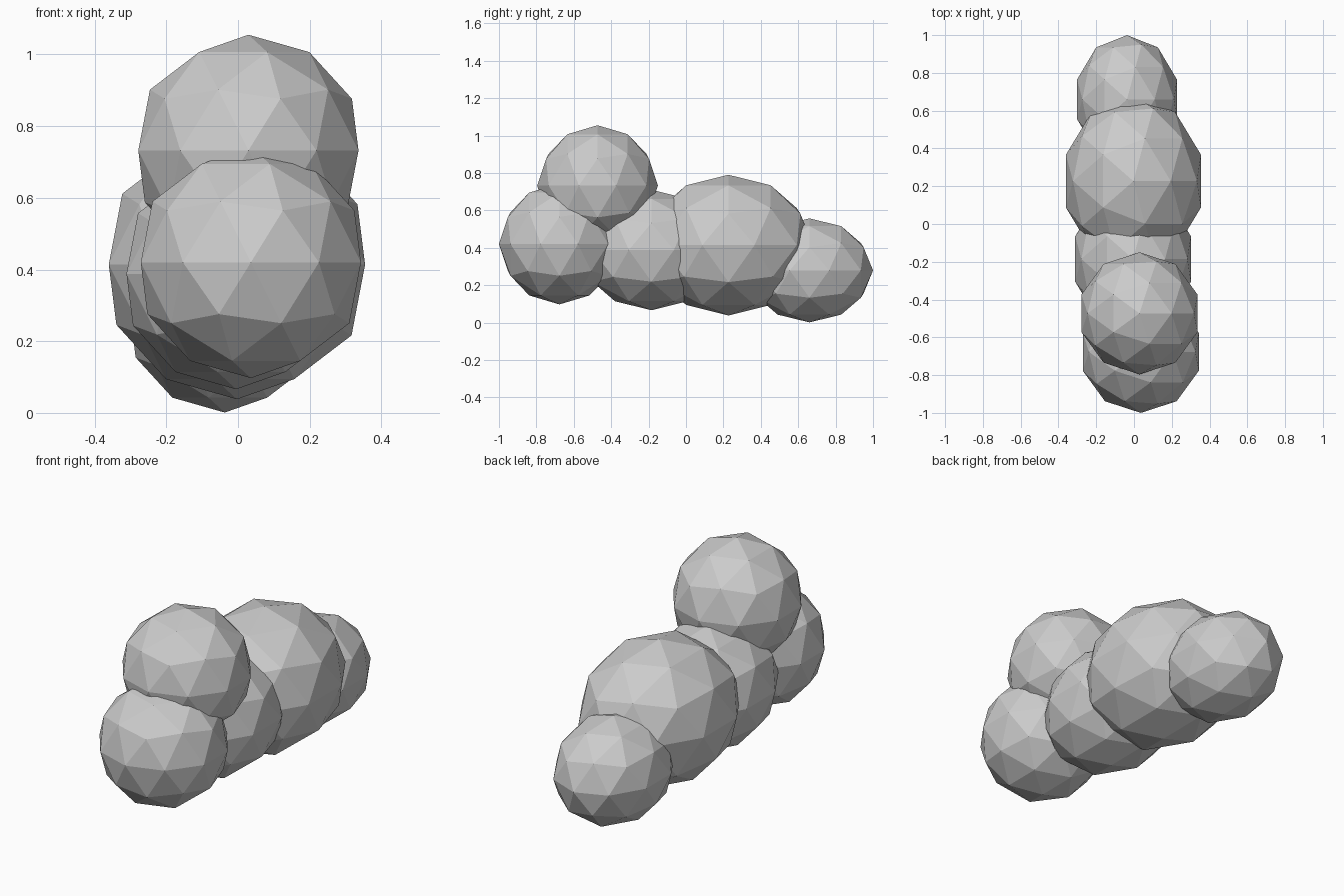
import bpy

if "Cube" in bpy.data.objects:
    bpy.data.objects.remove(bpy.data.objects["Cube"])

# name, centre, radii: five faceted balls forming a chunky crawling body
PARTS = [
    ("head", (0.029, -0.473, 0.732), (0.323, 0.323, 0.323)),
    ("chest", (0.036, -0.677, 0.42), (0.323, 0.323, 0.323)),
    ("waist", (-0.005, -0.185, 0.388), (0.322, 0.39, 0.322)),
    ("body", (-0.003, 0.227, 0.414), (0.376, 0.452, 0.376)),
    ("tail", (-0.037, 0.66, 0.279), (0.278, 0.34, 0.278)),
]


def faceted_ball(name, centre, radii):
    bpy.ops.mesh.primitive_ico_sphere_add(subdivisions=2, radius=1, location=centre)
    ball = bpy.context.object
    ball.name = name
    ball.scale = radii
    bpy.ops.object.transform_apply(location=False, rotation=False, scale=True)
    bpy.ops.object.shade_flat()


for part in PARTS:
    faceted_ball(*part)
